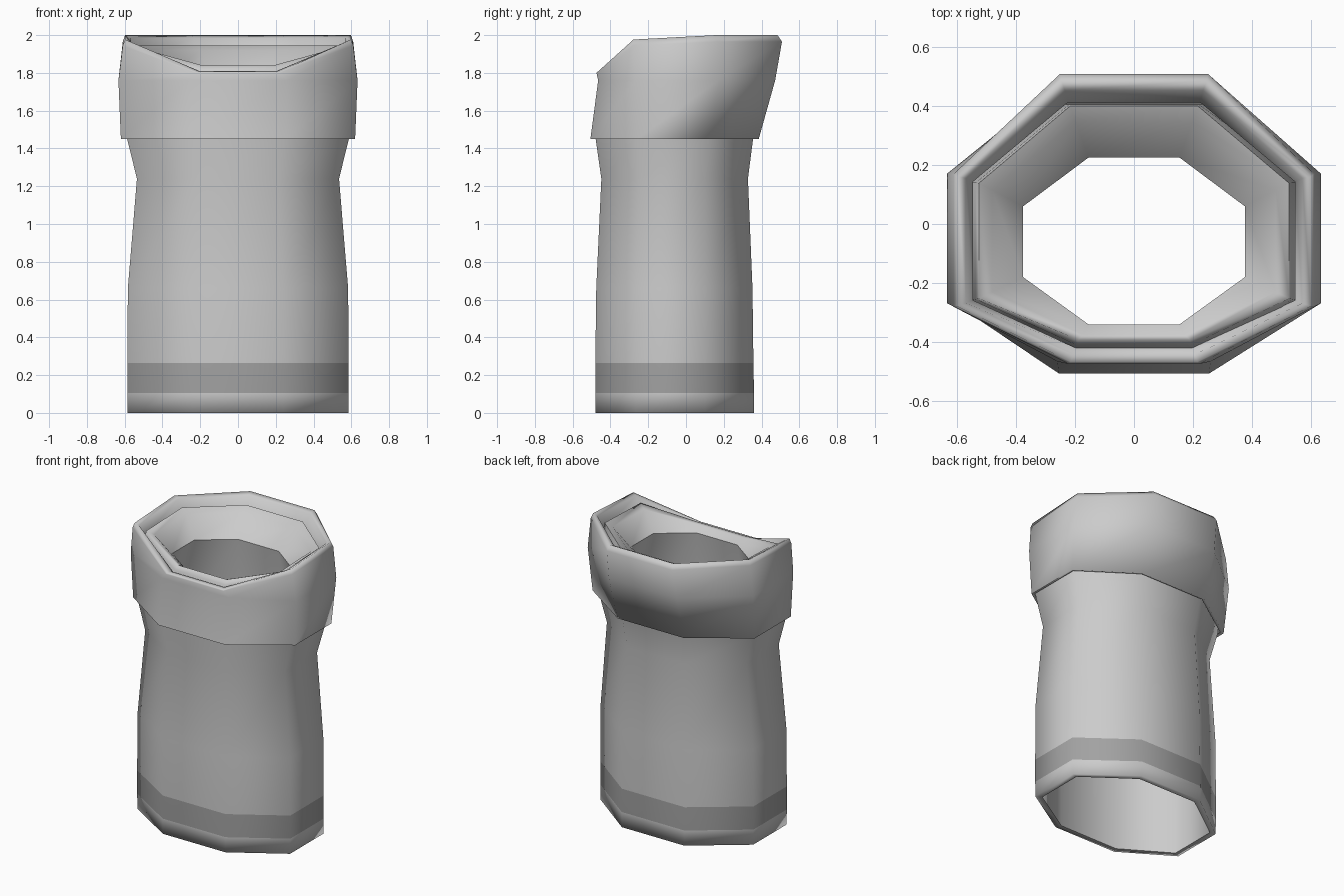
import bpy
import bmesh

# Each row is one eight-sided ring:
# half width, back y, side-back y, side-front y, front y, z, front z drop
SHAFT = [
    (0.545, 0.322, 0.09, -0.245, -0.442, 0.00),  # bottom lip
    (0.584, 0.359, 0.10, -0.265, -0.479, 0.00),
    (0.586, 0.360, 0.10, -0.265, -0.480, 0.105),
    (0.586, 0.357, 0.10, -0.265, -0.480, 0.265),
    (0.583, 0.352, 0.10, -0.265, -0.475, 0.66),
    (0.535, 0.328, 0.10, -0.250, -0.448, 1.24),  # ankle
    (0.587, 0.355, 0.12, -0.260, -0.478, 1.45),
    (0.585, 0.405, 0.14, -0.265, -0.470, 1.66),
    (0.535, 0.405, 0.14, -0.255, -0.410, 1.90, 0.09),
    (0.525, 0.400, 0.138, -0.252, -0.392, 1.945, 0.105),  # inner rim
    (0.480, 0.345, 0.115, -0.230, -0.375, 1.92, 0.09),
    (0.375, 0.225, 0.06, -0.180, -0.340, 1.79),           # opening
]
# Lining inside the shaft, from the bottom lip up to the opening
LINING = [
    SHAFT[0],
    (0.545, 0.318, 0.09, -0.245, -0.442, 0.66),
    (0.500, 0.295, 0.085, -0.230, -0.415, 1.24),
    SHAFT[-1],
]
CUFF = [
    (0.600, 0.368, 0.125, -0.255, -0.488, 1.455),
    (0.620, 0.385, 0.135, -0.26, -0.506, 1.45),
    (0.633, 0.472, 0.17, -0.268, -0.465, 1.76),
    (0.610, 0.508, 0.17, -0.280, -0.474, 1.965, 0.165),
    (0.598, 0.485, 0.16, -0.278, -0.466, 2.00, 0.195),   # rim
    (0.570, 0.452, 0.155, -0.268, -0.442, 1.985, 0.175),
    (0.545, 0.412, 0.143, -0.258, -0.420, 1.88, 0.09),
]


def ring_points(row):
    w, yb, sb, sf, yf, z = row[:6]
    drop = row[6] if len(row) > 6 else 0.0
    a = 0.41 * w
    f = 0.36 * w if drop else a
    half = [(a, yb, z), (w, sb, z), (w, sf, z - 0.12 * drop), (f, yf, z - drop)]
    return half + [(-x, y, h) for x, y, h in reversed(half)]


def loft(name, rows, inward=False):
    """Skin the rings with quads, open at both ends."""
    bm = bmesh.new()
    rings = [[bm.verts.new(p) for p in ring_points(r)] for r in rows]
    for ring, nxt in zip(rings, rings[1:]):
        for j in range(8):
            k = (j + 1) % 8
            # rings run clockwise seen from above
            quad = (ring[k], ring[j], nxt[j], nxt[k])
            bm.faces.new(quad[::-1] if inward else quad)
    mesh = bpy.data.meshes.new(name)
    bm.to_mesh(mesh)
    bm.free()
    obj = bpy.data.objects.new(name, mesh)
    bpy.context.collection.objects.link(obj)
    bpy.ops.object.select_all(action='DESELECT')
    obj.select_set(True)
    bpy.context.view_layer.objects.active = obj
    bpy.ops.object.shade_smooth_by_angle(angle=1.75)
    return obj


# Shaft with its inward-rolled top, its lining, and the folded cuff
shaft = loft("shaft", SHAFT)
lining = loft("lining", LINING, inward=True)
cuff = loft("cuff", CUFF)

# Darker stripe near the bottom of the shaft
plain = bpy.data.materials.new("plain_grey")
plain.diffuse_color = (0.8, 0.8, 0.8, 1)
stripe = bpy.data.materials.new("stripe_grey")
stripe.diffuse_color = (0.36, 0.36, 0.36, 1)
shaft.data.materials.append(plain)
shaft.data.materials.append(stripe)
for face in shaft.data.polygons:
    zs = [shaft.data.vertices[v].co.z for v in face.vertices]
    if min(zs) > 0.104 and max(zs) < 0.27:
        face.material_index = 1
